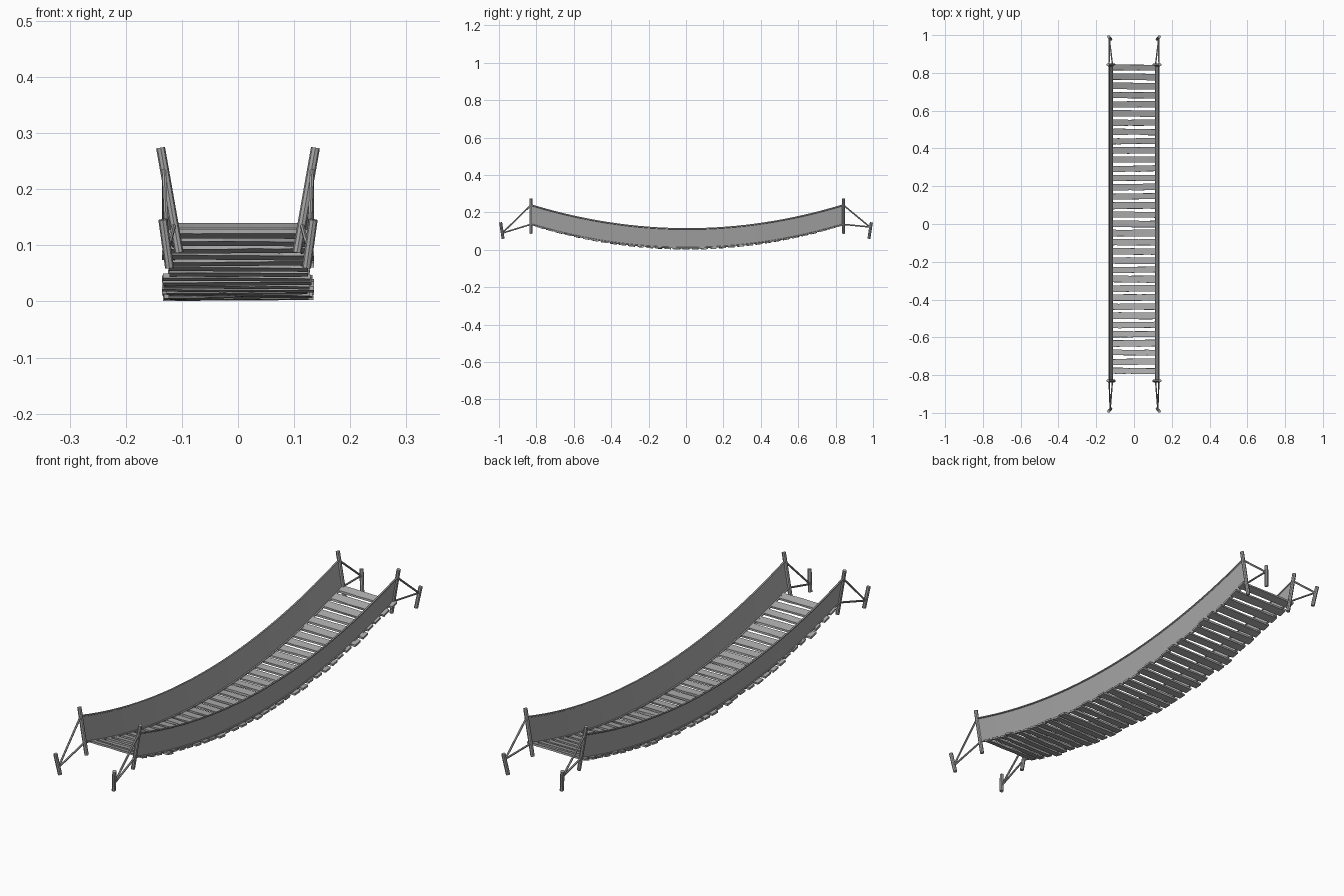
import bpy, bmesh, math, random
from mathutils import Vector

if "Cube" in bpy.data.objects:
    bpy.data.objects.remove(bpy.data.objects["Cube"])

random.seed(4)
grey = bpy.data.materials.new("weathered grey")
grey.diffuse_color = (0.4, 0.4, 0.4, 1)
grey.use_nodes = True
grey.node_tree.nodes["Principled BSDF"].inputs["Base Color"].default_value = grey.diffuse_color

Y0, Y1 = -0.83, 0.843          # post positions along the bridge
MID, HALF = (Y0 + Y1) / 2, (Y1 - Y0) / 2


def sag(y, low, end):
    """Height of a hanging line at y."""
    return low + (end - low) * ((y - MID) / HALF) ** 2


def add_object(name, bm):
    bmesh.ops.recalc_face_normals(bm, faces=bm.faces)
    mesh = bpy.data.meshes.new(name)
    bm.to_mesh(mesh)
    bm.free()
    mesh.materials.append(grey)
    ob = bpy.data.objects.new(name, mesh)
    bpy.context.collection.objects.link(ob)
    return ob


def add_tube(name, points, radius, sides=6):
    """Capped tube swept through the points."""
    pts = [Vector(p) for p in points]
    bm = bmesh.new()
    rings = []
    for i, p in enumerate(pts):
        t = (pts[min(i + 1, len(pts) - 1)] - pts[max(i - 1, 0)]).normalized()
        u = t.cross(Vector((1, 0, 0))).normalized()
        v = t.cross(u)
        rings.append([bm.verts.new(p + radius * (math.cos(a) * u + math.sin(a) * v))
                      for a in (math.tau * k / sides for k in range(sides))])
    for a, b in zip(rings, rings[1:]):
        for k in range(sides):
            n = (k + 1) % sides
            bm.faces.new((a[k], a[n], b[n], b[k]))
    bm.faces.new(rings[0])
    bm.faces.new(rings[-1])
    return add_object(name, bm)


steps = [Y0 + (Y1 - Y0) * i / 32 for i in range(33)]

for s, side in ((-1, "left"), (1, "right")):
    # Netting wall, leaning outwards, between the two hanging ropes
    bm = bmesh.new()
    rows = [(bm.verts.new((s * 0.114, y, sag(y, 0.01, 0.136))),
             bm.verts.new((s * 0.132, y, sag(y, 0.112, 0.24)))) for y in steps]
    for a, b in zip(rows, rows[1:]):
        bm.faces.new((a[0], b[0], b[1], a[1]))
    add_object(side + "_netting", bm)

    # Handrail rope and deck rope
    add_tube(side + "_handrail_rope",
             [(s * 0.132, y, sag(y, 0.112, 0.24)) for y in steps], 0.004)
    add_tube(side + "_deck_rope",
             [(s * 0.114, y, sag(y, 0.011, 0.137)) for y in steps], 0.004)

    for e, end, yp, anchor in ((-1, "front", Y0, 0.089), (1, "back", Y1, 0.122)):
        # Leaning post, ground stake and the two guy ropes joining them
        name = f"{end}_{side}_"
        add_tube(name + "post", [(s * 0.105, yp, 0.087), (s * 0.138, yp, 0.274)], 0.008, 8)
        add_tube(name + "stake", [(s * 0.122, e * 0.978, 0.06),
                                  (s * 0.134, e * 0.991, 0.146)], 0.008, 8)
        tie = (s * (0.122 + 0.14 * (anchor - 0.06)), e * 0.983, anchor)
        add_tube(name + "upper_guy", [(s * 0.132, yp, 0.238), tie], 0.004)
        add_tube(name + "lower_guy", [(s * 0.114, yp, 0.136), tie], 0.004)

# Uneven deck planks following the sag
COUNT = 34
for i in range(COUNT):
    y = -0.778 + 1.606 * i / (COUNT - 1)
    z = sag(y, 0.006, 0.136)
    slope = math.atan(2 * 0.13 * (y - MID) / HALF ** 2)
    half_w = random.uniform(0.015, 0.018)
    skew, tilt = random.uniform(-0.015, 0.015), random.uniform(-0.008, 0.008)
    left, right = (random.uniform(0.122, 0.136) for _ in range(2))
    bm = bmesh.new()
    rings = []
    for k in range(6):
        x = -left + (left + right) * k / 5
        ring = []
        for side, h in ((-1, -1), (1, -1), (1, 1), (-1, 1)):
            d = side * half_w
            ring.append(bm.verts.new((
                x, y + d * math.cos(slope) + skew * x + random.uniform(-0.0015, 0.0015),
                max(0, z + d * math.sin(slope) + h * 0.004 + tilt * x
                    + random.uniform(-0.0006, 0.0006)))))
        rings.append(ring)
    for a, b in zip(rings, rings[1:]):
        for k in range(4):
            n = (k + 1) % 4
            bm.faces.new((a[k], a[n], b[n], b[k]))
    bm.faces.new(rings[0])
    bm.faces.new(rings[-1])
    add_object(f"plank_{i + 1}", bm)
